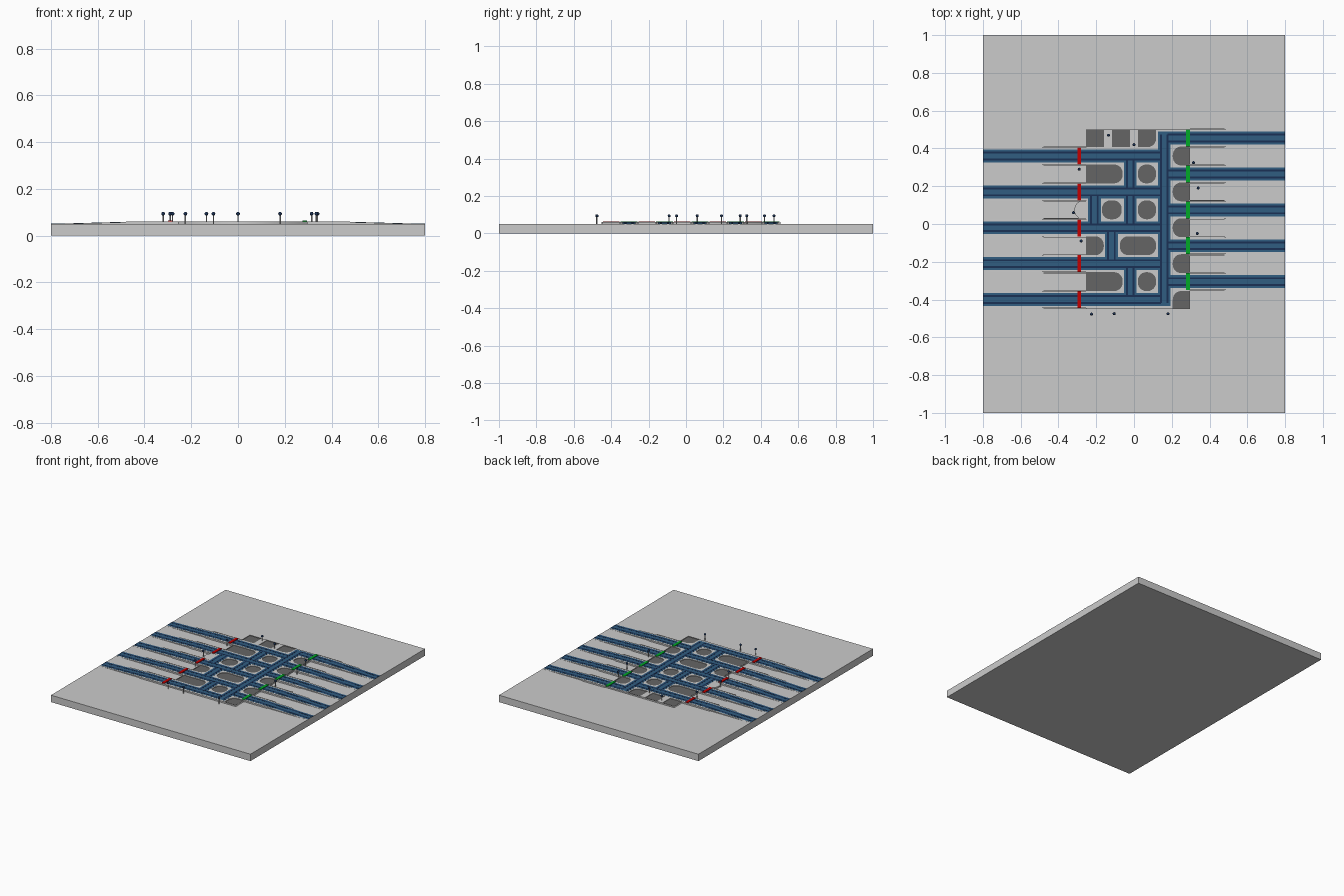
import bpy, math

if "Cube" in bpy.data.objects:
    bpy.data.objects.remove(bpy.data.objects["Cube"])

def material(name, rgb):
    m = bpy.data.materials.new(name)
    m.diffuse_color = (*rgb, 1)
    m.use_nodes = True
    m.node_tree.nodes["Principled BSDF"].inputs["Base Color"].default_value = m.diffuse_color
    return m

BLUE = material("road_blue", (0.03, 0.11, 0.22))
NAVY = material("line_navy", (0.01, 0.03, 0.09))
DARK = material("block_dark", (0.13, 0.13, 0.13))
RED = material("gate_red", (0.55, 0.0, 0.0))
GREEN = material("gate_green", (0.0, 0.4, 0.02))

def mesh(name, verts, faces, mat=None):
    me = bpy.data.meshes.new(name)
    me.from_pydata(verts, [], faces)
    me.update()
    ob = bpy.data.objects.new(name, me)
    bpy.context.collection.objects.link(ob)
    if mat:
        me.materials.append(mat)
    return ob

def strip(name, top, y0, y1, z0, mat=None):
    """Solid between y0 and y1 under a list of (x, z) points, x rising."""
    n = len(top)
    prof = list(top) + [(x, z0) for x, _ in reversed(top)]
    k = 2 * n
    verts = [(x, y, z) for y in (y0, y1) for x, z in prof]
    faces = []
    for i in range(n - 1):
        a, b = k - 1 - i, k - 2 - i
        faces += [(i, a, b, i + 1)[::-1], (k + i, k + i + 1, k + b, k + a)[::-1]]
    faces += [(i, k + i, k + (i + 1) % k, (i + 1) % k)[::-1] for i in range(k)]
    return mesh(name, verts, faces, mat)

def box(name, x0, x1, y0, y1, z0, z1, mat=None):
    return strip(name, [(x0, z1), (x1, z1)], y0, y1, z0, mat)

def rounded(x0, x1, y0, y1, radii):
    """Outline with radii for lower left, lower right, upper right, upper left."""
    pts = []
    corners = [(x0, y0, 1, 1), (x1, y0, -1, 1), (x1, y1, -1, -1), (x0, y1, 1, -1)]
    for q, ((x, y, sx, sy), r) in enumerate(zip(corners, radii)):
        for i in range(7 if r else 1):
            a = math.pi * (1 + q / 2 + i / 12)
            pts.append((x + r * (sx + math.cos(a)), y + r * (sy + math.sin(a))))
    return pts

def plate(name, outlines, z0, z1, mat=None):
    cu = bpy.data.curves.new(name, 'CURVE')
    cu.dimensions, cu.fill_mode, cu.extrude = '2D', 'BOTH', (z1 - z0) / 2
    for pts in outlines:
        s = cu.splines.new('POLY')
        s.points.add(len(pts) - 1)
        for p, (x, y) in zip(s.points, pts):
            p.co = (x, y, 0, 1)
        s.use_cyclic_u = True
    ob = bpy.data.objects.new(name, cu)
    bpy.context.collection.objects.link(ob)
    ob.location.z = (z0 + z1) / 2
    bpy.ops.object.select_all(action='DESELECT')
    ob.select_set(True)
    bpy.context.view_layer.objects.active = ob
    bpy.ops.object.convert(target='MESH')
    if mat:
        bpy.context.object.data.materials.append(mat)

LEFT = [0.36 - 0.19 * i for i in range(5)]
RIGHT = [0.455 - 0.19 * i for i in range(5)]
MAIN = 0.16
GROUND, TOP = 0.05, 0.060
X0, X1, Y0, Y1 = -0.255, 0.297, -0.45, 0.50

# Base slab
box("base_slab", -0.8, 0.8, -1, 1, 0, GROUND)

# Blocks between the streets: (x0, x1, y centre, corner radii)
R = 0.045
ALL, END, FACE = (R, R, R, R), (0, R, R, 0), (R, 0, 0, R)
blocks = [(X0, -0.06, 0.265, END), (0.02, 0.117, 0.265, ALL),
          (-0.17, -0.065, 0.075, ALL), (0.02, 0.117, 0.075, ALL),
          (X0, -0.16, -0.115, END), (-0.075, 0.117, -0.115, ALL),
          (X0, -0.06, -0.305, END), (0.02, 0.117, -0.305, ALL)]
blocks += [(0.205, X1, y, FACE) for y in LEFT[:4]]
E = 0.002
holes = [rounded(max(x0, X0 + E), min(x1, X1 - E), y - 0.05, y + 0.05, r)
         for x0, x1, y, r in blocks]
holes += [rounded(X0 + E, -0.16, 0.407, Y1 - E, (0, 0, 0, 0)),
          rounded(-0.117, -0.02, 0.407, Y1 - E, (0, 0, 0, 0)),
          rounded(0.02, 0.117, 0.407, Y1 - E, (0, R, 0, 0)),
          rounded(0.205, X1 - E, Y0 + E, -0.355, (0, 0, 0, R))]
plate("pavement", [[(X0, Y0), (X1, Y0), (X1, Y1), (X0, Y1)]] + holes, GROUND, TOP)
for h in holes:
    plate("block_floor", [h], GROUND, 0.056, DARK)
plate("pavement_bulge", [rounded(-0.315, X0, 0.027, 0.123, FACE)], GROUND, TOP)

# Approach roads: shoulders, blue lane, navy lines, ramping down to the slab edge
def ramp(sign, inner, lift):
    pts = [(sign * 0.8, 0.0505 + lift), (sign * 0.76, 0.0505 + lift),
           (sign * 0.41, TOP + lift), (inner, TOP + lift)]
    return pts if sign < 0 else pts[::-1]

LINE, HALF = 0.018, 0.034
def road(sign, y, gate_x, gate_mat):
    edge = X0 if sign < 0 else X1
    strip("road_shoulder", ramp(sign, edge, 0), y - 0.045, y + 0.045, 0.049)
    strip("road_lane", ramp(sign, MAIN, 0.0006), y - HALF, y + HALF, 0.0495, BLUE)
    for s in (-1, 1):
        c = y + s * LINE
        strip("road_line", ramp(sign, MAIN + sign * LINE, 0.0012),
              c - 0.005, c + 0.005, 0.0497, NAVY)
        x = sorted((sign * 0.48, edge))
        e = y + s * 0.049
        box("road_curb", *x, e - 0.002, e + 0.002, GROUND, TOP)
    box("gate_bar", gate_x - 0.01, gate_x + 0.01, y - 0.045, y + 0.045, 0.055, 0.064, gate_mat)

for y in LEFT:
    road(-1, y, -0.29, RED)
for y in RIGHT:
    road(1, y, 0.286, GREEN)

# Cross streets joining the roads
def street(x, y0, y1, over):
    box("street_lane", x - HALF, x + HALF, y0 - over, y1 + over, GROUND, TOP + 0.0007, BLUE)
    for s in (-1, 1):
        c = x + s * LINE
        box("street_line", c - 0.005, c + 0.005, y0 + LINE - 2 * over * LINE / HALF,
            y1 - LINE + 2 * over * LINE / HALF, GROUND, TOP + 0.0013, NAVY)

street(MAIN, LEFT[4], RIGHT[0], HALF)
for x, i in [(-0.02, 0), (-0.21, 1), (-0.02, 1), (-0.12, 2), (-0.02, 3)]:
    street(x, LEFT[i + 1], LEFT[i], 0)

# Marker pins with round heads
pins = [(-0.135, 0.47), (0, 0.42), (0.315, 0.325), (0.34, 0.19), (0.335, -0.05),
        (-0.29, 0.29), (-0.32, 0.06), (-0.28, -0.09), (-0.225, -0.477),
        (-0.105, -0.475), (0.18, -0.475)]
for x, y in pins:
    bpy.ops.mesh.primitive_cylinder_add(vertices=10, radius=0.003, depth=0.042,
                                        location=(x, y, 0.071))
    bpy.context.object.name = "pin_post"
    bpy.ops.mesh.primitive_uv_sphere_add(segments=16, ring_count=8, radius=0.008,
                                         location=(x, y, 0.094))
    head = bpy.context.object
    head.name = "pin_head"
    head.data.materials.append(NAVY)
    bpy.ops.object.shade_smooth_by_angle()
